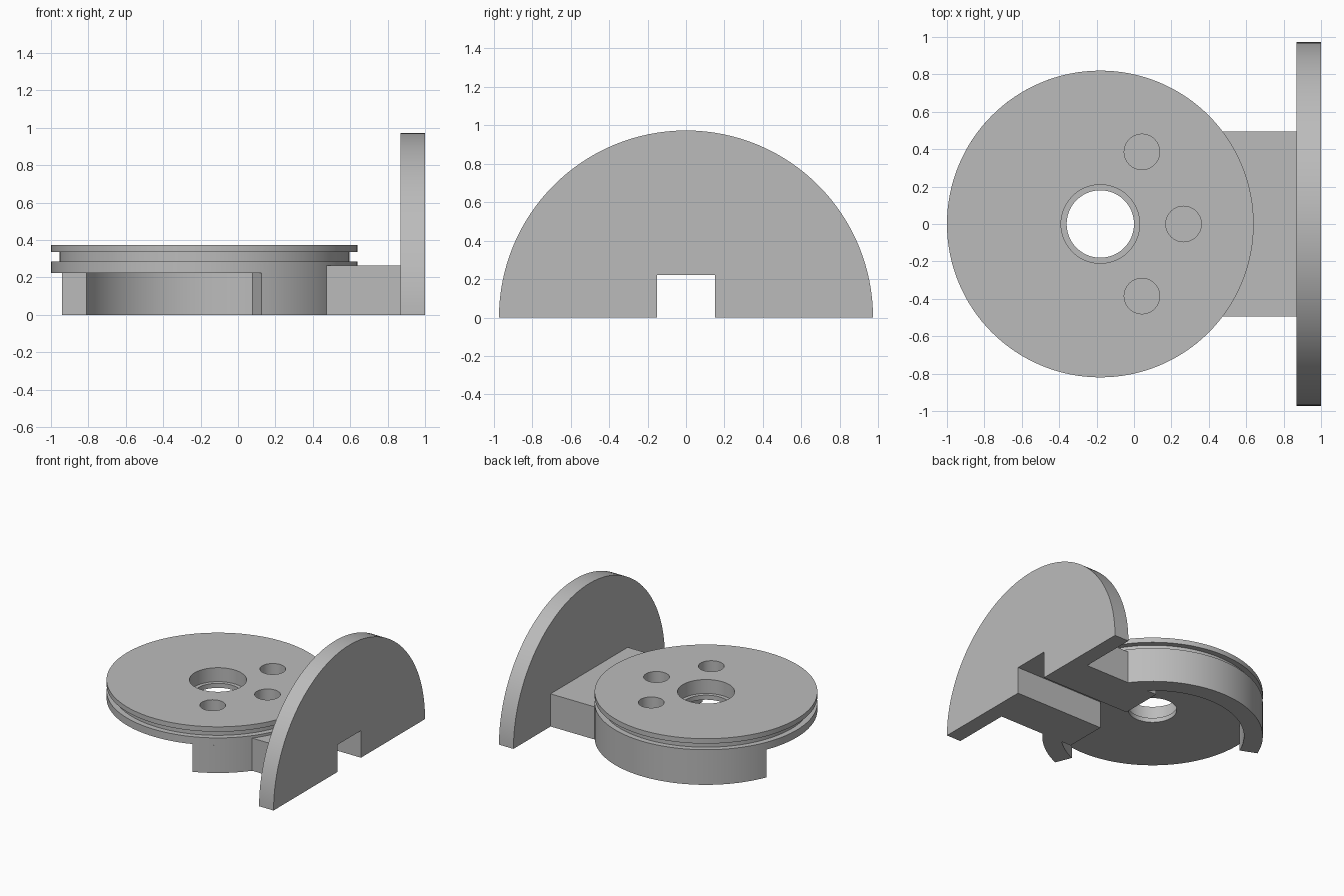
import bpy, bmesh, math
from mathutils import Vector

cube = bpy.data.objects.get("Cube")
if cube:
    bpy.data.objects.remove(cube, do_unlink=True)

CX = -0.18          # turntable axis
R = 0.82            # turntable radius

grey = bpy.data.materials.new("plain_grey")
grey.use_nodes = True
grey.diffuse_color = (0.5, 0.5, 0.5, 1)
grey.node_tree.nodes["Principled BSDF"].inputs["Base Color"].default_value = (0.5, 0.5, 0.5, 1)


def finish(name, bm):
    bmesh.ops.recalc_face_normals(bm, faces=bm.faces[:])
    mesh = bpy.data.meshes.new(name)
    bm.to_mesh(mesh)
    bm.free()
    mesh.materials.append(grey)
    obj = bpy.data.objects.new(name, mesh)
    bpy.context.collection.objects.link(obj)
    return obj


def box(name, low, high):
    bm = bmesh.new()
    bmesh.ops.create_cube(bm, size=1)
    for v in bm.verts:
        v.co = [l + (h - l) * (c + 0.5) for l, h, c in zip(low, high, v.co)]
    return finish(name, bm)


def rod(name, start, end, radius, sides=48):
    start, end = Vector(start), Vector(end)
    axis = end - start
    bm = bmesh.new()
    bmesh.ops.create_cone(bm, cap_ends=True, segments=sides, radius1=radius,
                          radius2=radius, depth=axis.length)
    turn = axis.to_track_quat('Z', 'Y').to_matrix()
    for v in bm.verts:
        v.co = turn @ v.co + (start + end) / 2
    return finish(name, bm)


def lathe(name, profile, start=0, sweep=360, steps=128):
    """Sweep a closed (radius, z) profile round the turntable axis."""
    full = sweep == 360
    bm = bmesh.new()
    rings = []
    for i in range(steps if full else steps + 1):
        a = math.radians(start + sweep * i / steps)
        rings.append([bm.verts.new((CX + r * math.cos(a), r * math.sin(a), z))
                      for r, z in profile])
    n = len(profile)
    for i in range(steps):
        a, b = rings[i], rings[(i + 1) % len(rings)]
        for j in range(n):
            k = (j + 1) % n
            bm.faces.new((a[j], b[j], b[k], a[k]))
    if not full:
        bm.faces.new(rings[0])
        bm.faces.new(rings[-1])
    return finish(name, bm)


def cut(obj, cutters):
    for c in cutters:
        c.hide_render = True
        mod = obj.modifiers.new("cut", 'BOOLEAN')
        mod.operation = 'DIFFERENCE'
        mod.solver = 'EXACT'
        mod.object = c
        bpy.context.view_layer.objects.active = obj
        bpy.ops.object.modifier_apply(modifier=mod.name)
        bpy.data.objects.remove(c, do_unlink=True)


def cable_slot():
    return box("slot_cutter", (0.2, -0.15, -0.1), (1.1, 0.15, 0.22))


# Grooved turntable with a stepped centre bore
disc = lathe("turntable_disc", [
    (0.18, 0.225), (R, 0.225), (R, 0.285), (0.775, 0.285), (0.775, 0.335),
    (R, 0.335), (R, 0.375), (0.21, 0.375), (0.21, 0.262), (0.18, 0.262)])
pockets = []
for i in range(6):
    a = math.radians(60 * i)
    x, y = CX + 0.445 * math.cos(a), 0.445 * math.sin(a)
    pockets.append(rod("pocket_cutter", (x, y, 0.265), (x, y, 0.5), 0.095))
# Slanted cable anchor hole in the groove
pockets.append(rod("anchor_cutter", (0.07, -0.87, 0.31), (0.16, -0.745, 0.31), 0.038))
pockets.append(rod("cable_cutter", (0.13, -0.80, 0.31), (0.27, -0.66, 0.31), 0.02))
cut(disc, pockets)

# Skirt wall, open at one corner
skirt = lathe("skirt_wall", [(0.68, 0), (R, 0), (R, 0.225), (0.68, 0.225)],
              start=-68.1, sweep=226, steps=80)
cut(skirt, [cable_slot()])

# Connecting block, hollowed to meet the skirt
block = box("connecting_block", (0.2, -0.495, 0), (0.87, 0.495, 0.265))
cut(block, [rod("skirt_cutter", (CX, 0, -0.1), (CX, 0, 0.5), 0.812, 128), cable_slot()])

# Half-round end plate with blind screw holes
bm = bmesh.new()
arc = [bm.verts.new((0.87, 0.972 * math.cos(math.pi * i / 64),
                     0.972 * math.sin(math.pi * i / 64))) for i in range(65)]
face = bm.faces.new(arc)
out = bmesh.ops.extrude_face_region(bm, geom=[face])
bmesh.ops.translate(bm, vec=(0.13, 0, 0),
                    verts=[v for v in out["geom"] if isinstance(v, bmesh.types.BMVert)])
plate = finish("end_plate", bm)
holes = [cable_slot()]
for deg in (22.5, 67.5, 112.5, 157.5):
    a = math.radians(deg)
    y, z = 0.863 * math.cos(a), 0.863 * math.sin(a)
    holes.append(rod("screw_cutter", (0.91, y, z), (1.1, y, z), 0.04, 32))
cut(plate, holes)

# Smooth curved walls, keep edges crisp
for obj in (disc, skirt, block, plate):
    bpy.ops.object.select_all(action='DESELECT')
    obj.select_set(True)
    bpy.context.view_layer.objects.active = obj
    bpy.ops.object.shade_smooth_by_angle(angle=math.radians(30))
